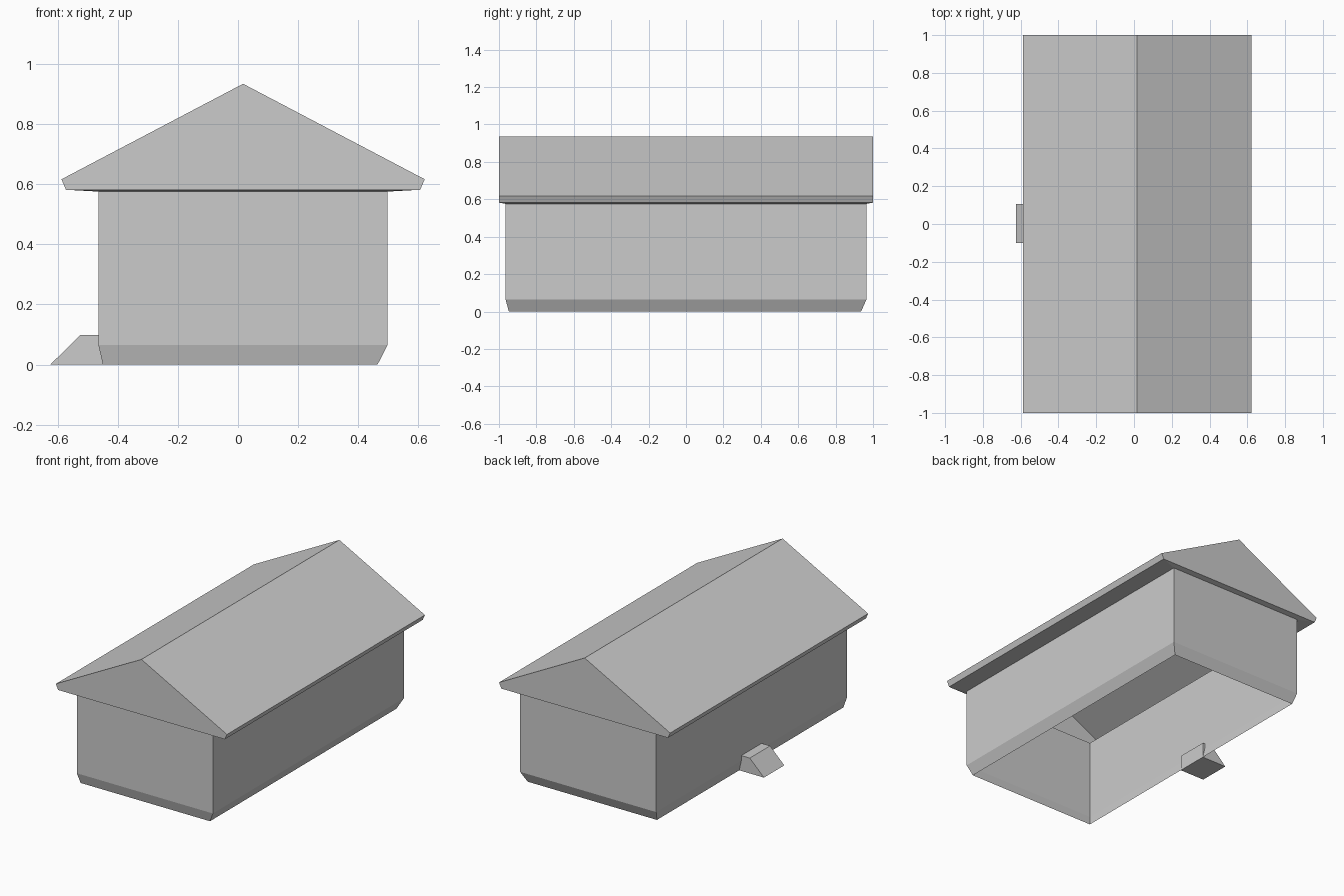
import bpy
import bmesh

if "Cube" in bpy.data.objects:
    bpy.data.objects.remove(bpy.data.objects["Cube"], do_unlink=True)

grey = bpy.data.materials.new("plain_grey")
grey.use_nodes = True
COLOUR = (0.6, 0.6, 0.6, 1)
grey.diffuse_color = COLOUR
grey.node_tree.nodes["Principled BSDF"].inputs["Base Color"].default_value = COLOUR

RIDGE_X = 0.017


def finish(name, bm):
    mesh = bpy.data.meshes.new(name)
    bm.to_mesh(mesh)
    bm.free()
    mesh.materials.append(grey)
    obj = bpy.data.objects.new(name, mesh)
    bpy.context.collection.objects.link(obj)


def ring(bm, x0, x1, y0, y1, z):
    """Horizontal rectangle of vertices, counter-clockwise from above."""
    return [bm.verts.new((x, y, z)) for x, y in ((x0, y0), (x1, y0), (x1, y1), (x0, y1))]


def loft(bm, rings):
    """Join successive rings, listed bottom to top, with outward quads."""
    for a, b in zip(rings, rings[1:]):
        for i in range(4):
            j = (i + 1) % 4
            bm.faces.new((a[i], a[j], b[j], b[i]))


def prism(bm, profile, y0, y1, skip=()):
    """Extrude an x-z profile (counter-clockwise from the front) along y."""
    front, back = [[bm.verts.new((x, y, z)) for x, z in profile] for y in (y0, y1)]
    bm.faces.new(front)
    bm.faces.new(back[::-1])
    for i in range(len(profile)):
        if i not in skip:
            j = (i + 1) % len(profile)
            bm.faces.new((front[j], front[i], back[i], back[j]))


# Thin walls, open underneath, tapering in at the foot
bm = bmesh.new()
loft(bm, [ring(bm, -0.45, 0.465, -0.947, 0.936, 0),
          ring(bm, -0.465, 0.498, -0.965, 0.965, 0.065),
          ring(bm, -0.465, 0.498, -0.965, 0.965, 0.576)])
finish("walls", bm)

# Hollow gabled roof, open at its base
bm = bmesh.new()
eave, lip = 0.605, 0.59
prism(bm, [(RIDGE_X - lip, 0.582), (RIDGE_X + lip, 0.582), (RIDGE_X + eave, 0.617),
           (RIDGE_X, 0.935), (RIDGE_X - eave, 0.617)], -1, 1, skip=(0,))
finish("roof", bm)

# Soffit closing the overhang around the walls
bm = bmesh.new()
loft(bm, [ring(bm, -0.465, 0.498, -0.965, 0.965, 0.576),
          ring(bm, RIDGE_X - lip, RIDGE_X + lip, -1, 1, 0.582)])
finish("soffit", bm)

# Small sloping step on the right side
bm = bmesh.new()
prism(bm, [(-0.625, 0), (-0.45, 0), (-0.45, 0.098), (-0.525, 0.098)], -0.1, 0.105)
finish("side_step", bm)
